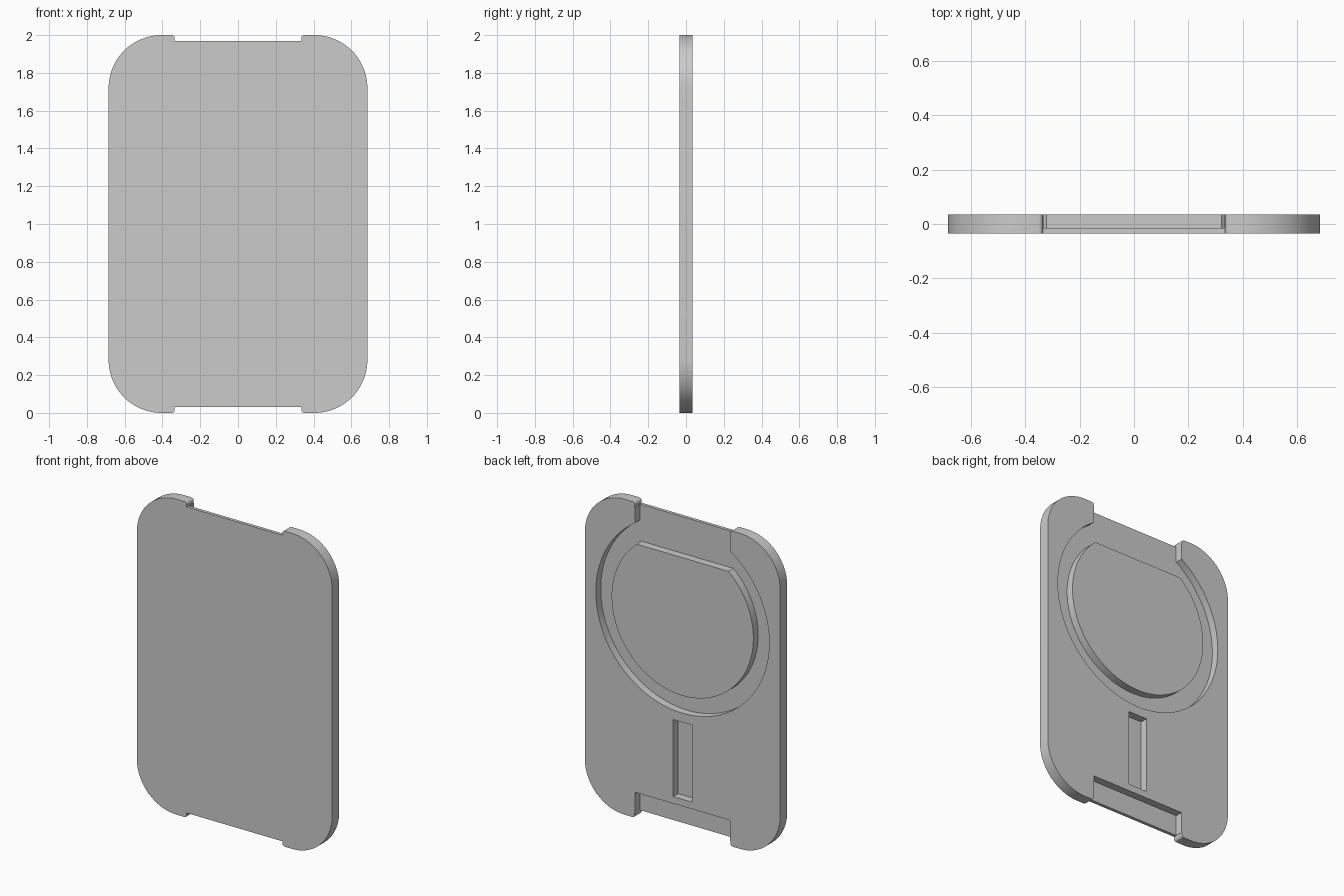
import bpy
import bmesh
from math import sin, cos, pi, acos

cube = bpy.data.objects.get("Cube")
if cube:
    bpy.data.objects.remove(cube, do_unlink=True)

FRONT, FLOOR, BACK = -0.035, -0.014, 0.035   # depth levels
RING_Z, RING_R, PAD_R, CHORD = 1.36, 0.608, 0.497, 0.378
SLOT = 0.333                                 # half width of the end slots

grey = bpy.data.materials.new("plain grey")
grey.use_nodes = True
grey.diffuse_color = (0.6, 0.6, 0.6, 1)
grey.node_tree.nodes["Principled BSDF"].inputs["Base Color"].default_value = (0.6, 0.6, 0.6, 1)


def arc(cx, cz, r, a0, a1, n):
    return [(cx + r * cos(a0 + (a1 - a0) * i / n), cz + r * sin(a0 + (a1 - a0) * i / n))
            for i in range(n + 1)]


def rect(half, z0, z1):
    return [(half, z0), (half, z1), (-half, z1), (-half, z0)]


def prism(name, outline, y0, y1):
    """Extrude an x-z outline between two depths."""
    bm = bmesh.new()
    face = bm.faces.new([bm.verts.new((x, y0, z)) for x, z in outline])
    moved = bmesh.ops.extrude_face_region(bm, geom=[face])["geom"]
    bmesh.ops.translate(bm, vec=(0, y1 - y0, 0),
                        verts=[v for v in moved if isinstance(v, bmesh.types.BMVert)])
    bmesh.ops.recalc_face_normals(bm, faces=bm.faces[:])
    mesh = bpy.data.meshes.new(name)
    bm.to_mesh(mesh)
    bm.free()
    mesh.materials.append(grey)
    obj = bpy.data.objects.new(name, mesh)
    bpy.context.collection.objects.link(obj)
    return obj


def combine(target, tool, operation):
    """Apply a boolean and discard the tool."""
    mod = target.modifiers.new("combine", "BOOLEAN")
    mod.operation, mod.object, mod.solver = operation, tool, "EXACT"
    bpy.context.view_layer.objects.active = target
    bpy.ops.object.modifier_apply(modifier=mod.name)
    bpy.data.objects.remove(tool, do_unlink=True)


# Plate outline: one quarter, from side to notch, then mirrored
quarter = arc(0.405, 0.72, 0.28, 0, pi / 2, 20)
quarter += arc(0.352, 0.983, 0.017, pi / 2, pi, 5) + [(0.335, 0.97)]
half = quarter + [(-x, z) for x, z in reversed(quarter)]
outline = [(x, 1 + z) for x, z in half] + [(x, 1 - z) for x, z in reversed(half)]
plate = prism("back_plate", outline, FRONT, BACK)

# Round recess opening into the top slot
start = acos(SLOT / RING_R)
recess = arc(0, RING_Z, RING_R, pi - start, 2 * pi + start, 80)
recess += [(SLOT, 2.1), (-SLOT, 2.1)]
combine(plate, prism("recess_cutter", recess, FLOOR, 0.1), "DIFFERENCE")

# Bottom slot and upright groove
for name, shape in (("bottom_slot", rect(SLOT, -0.1, 0.162)),
                    ("groove", rect(0.066, 0.206, 0.694))):
    combine(plate, prism(name, shape, FLOOR, 0.1), "DIFFERENCE")

# Raised round pad with a flat top edge
cut = acos(CHORD / PAD_R)
pad = arc(0, RING_Z, PAD_R, pi / 2 + cut, 5 * pi / 2 - cut, 72)
combine(plate, prism("pad", pad, FLOOR - 0.008, BACK), "UNION")

bpy.ops.object.select_all(action="DESELECT")
plate.select_set(True)
bpy.context.view_layer.objects.active = plate
bpy.ops.object.shade_smooth_by_angle(angle=pi / 6)
